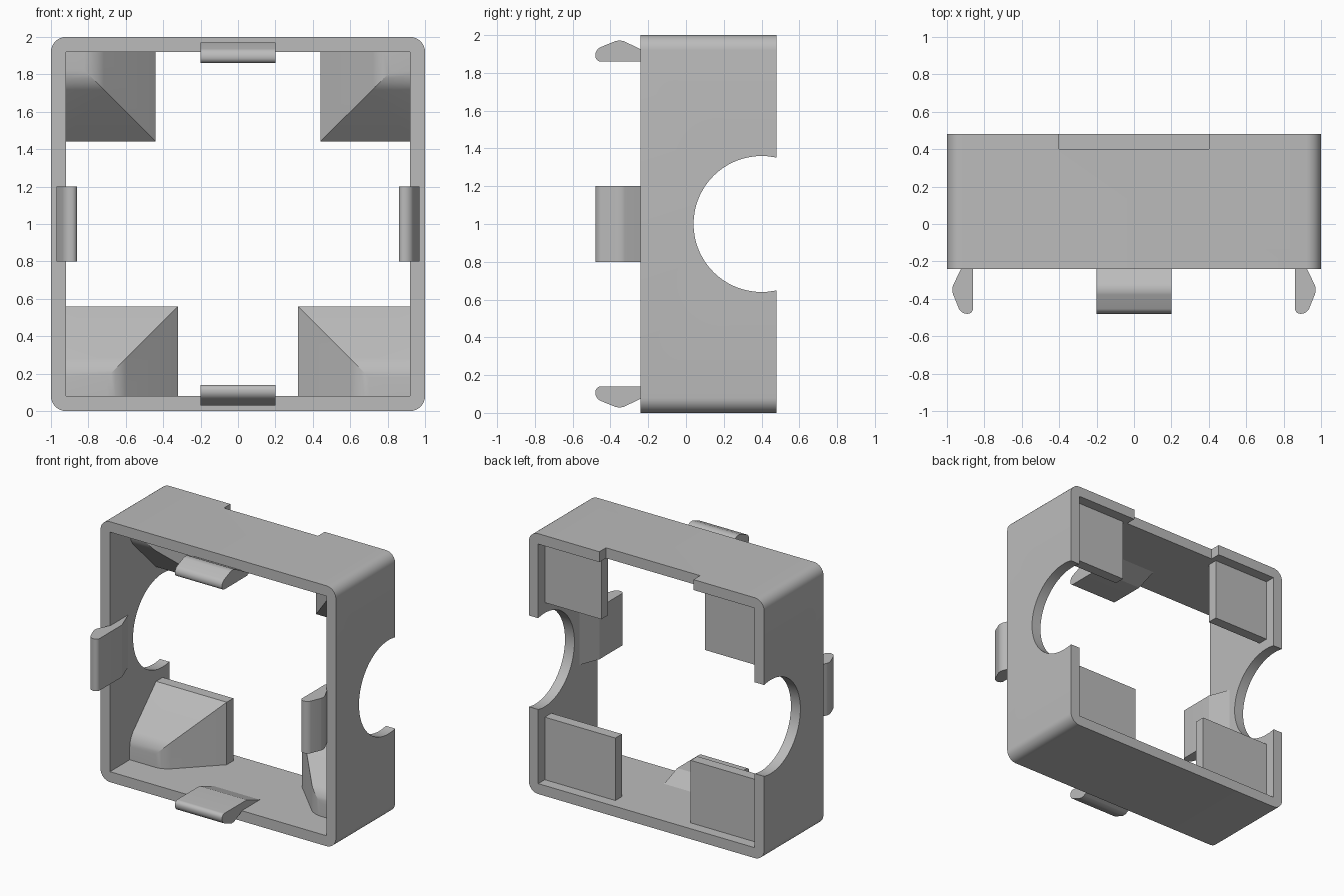
import bpy, bmesh, math
from mathutils import Vector, Matrix

if "Cube" in bpy.data.objects:
    bpy.data.objects.remove(bpy.data.objects["Cube"], do_unlink=True)

grey = bpy.data.materials.new("light_grey_plastic")
grey.use_nodes = True
colour = (0.5, 0.5, 0.5, 1)
grey.diffuse_color = colour
grey.node_tree.nodes["Principled BSDF"].inputs["Base Color"].default_value = colour


def add_object(name, bm):
    bmesh.ops.recalc_face_normals(bm, faces=bm.faces)
    mesh = bpy.data.meshes.new(name)
    bm.to_mesh(mesh)
    bm.free()
    mesh.materials.append(grey)
    obj = bpy.data.objects.new(name, mesh)
    bpy.context.collection.objects.link(obj)
    return obj


def activate(obj):
    bpy.ops.object.select_all(action='DESELECT')
    obj.select_set(True)
    bpy.context.view_layer.objects.active = obj


def smooth(obj):
    activate(obj)
    bpy.ops.object.shade_smooth_by_angle(angle=math.radians(18))


def box(lo, hi):
    bm = bmesh.new()
    lo, hi = Vector(lo), Vector(hi)
    bmesh.ops.create_cube(bm, size=1, matrix=Matrix.Translation((lo + hi) / 2)
                          @ Matrix.Diagonal((*(hi - lo), 1)))
    return bm


def cut(obj, cutter):
    cutter.hide_render = True
    activate(obj)
    mod = obj.modifiers.new("cut", 'BOOLEAN')
    mod.operation, mod.solver, mod.object = 'DIFFERENCE', 'EXACT', cutter
    bpy.ops.object.modifier_apply(modifier=mod.name)
    bpy.data.objects.remove(cutter, do_unlink=True)


# Square frame with rounded outer corners
FRONT, BACK, INNER = -0.24, 0.48, 0.92
bm = box((-1, FRONT, 0), (1, BACK, 2))
long_edges = [e for e in bm.edges if abs(e.verts[0].co.y - e.verts[1].co.y) > 0.1]
bmesh.ops.bevel(bm, geom=long_edges, offset=0.08, segments=8, profile=0.5, affect='EDGES')
frame = add_object("frame", bm)
cut(frame, add_object("opening_cutter", box((-INNER, -1, 1 - INNER), (INNER, 1, 1 + INNER))))

# Notch in the back edge of the top wall
cut(frame, add_object("notch_cutter", box((-0.4, 0.4, 1.5), (0.4, 1, 2.5))))

# Round cut-outs through both side walls
bm = bmesh.new()
bmesh.ops.create_cone(bm, cap_ends=True, segments=72, radius1=0.36, radius2=0.36, depth=3,
                      matrix=Matrix.Translation((0, 0.4, 1)) @ Matrix.Rotation(math.pi / 2, 4, 'Y'))
cut(frame, add_object("round_cutter", bm))
smooth(frame)


# Corner supports: square plate at the back, tapering at 45 degrees to the front
def support(name, side, up, width, height):
    bm = bmesh.new()
    wall = INNER + 0.02
    rings = []
    for y, shrink in ((0.4, 0), (0.32, 0), (0, 0.32)):
        a, b = INNER - width + shrink, INNER - height + shrink
        rings.append([bm.verts.new((side * x, y, 1 + up * z))
                      for x, z in ((wall, wall), (wall, b), (a, b), (a, wall))])
    bm.faces.new(rings[0])
    front = bm.faces.new(rings[-1])
    for r, s in zip(rings, rings[1:]):
        for i in range(4):
            j = (i + 1) % 4
            bm.faces.new((r[i], r[j], s[j], s[i]))
    tip = rings[-1][2]
    rounded = [e for e in front.edges if tip in e.verts]
    bmesh.ops.recalc_face_normals(bm, faces=bm.faces)
    bmesh.ops.bevel(bm, geom=rounded, offset=0.06, segments=5, profile=0.5, affect='EDGES')
    smooth(add_object(name, bm))


for label, side in (("left", 1), ("right", -1)):
    support("top_%s_support" % label, side, 1, 0.48, 0.48)
    support("bottom_%s_support" % label, side, -1, 0.6, 0.48)


# Snap clips: a barbed profile with rounded nose and barb, ramped into the wall
CLIP = [(-0.02, 0.92), (-0.18, 0.86), (-0.48, 0.86), (-0.48, 0.925),
        (-0.35, 0.978), (-0.24, 0.925), (-0.1, 0.94), (-0.02, 0.94)]


def clip(name, angle):
    bm = bmesh.new()
    ends = [[bm.verts.new((x, y, r)) for y, r in CLIP] for x in (-0.2, 0.2)]
    for end in ends:
        bm.faces.new(end)
    for i in range(len(CLIP)):
        j = (i + 1) % len(CLIP)
        bm.faces.new((ends[0][i], ends[0][j], ends[1][j], ends[1][i]))
    bmesh.ops.recalc_face_normals(bm, faces=bm.faces)
    rounded = [bm.edges.get((ends[0][i], ends[1][i])) for i in (2, 3, 4)]
    bmesh.ops.bevel(bm, geom=rounded, offset=0.03, segments=8, profile=0.5, affect='EDGES')
    bm.transform(Matrix.Translation((0, 0, 1)) @ Matrix.Rotation(angle, 4, 'Y'))
    smooth(add_object(name, bm))


for i, label in enumerate(("top", "left", "bottom", "right")):
    clip(label + "_clip", i * math.pi / 2)
